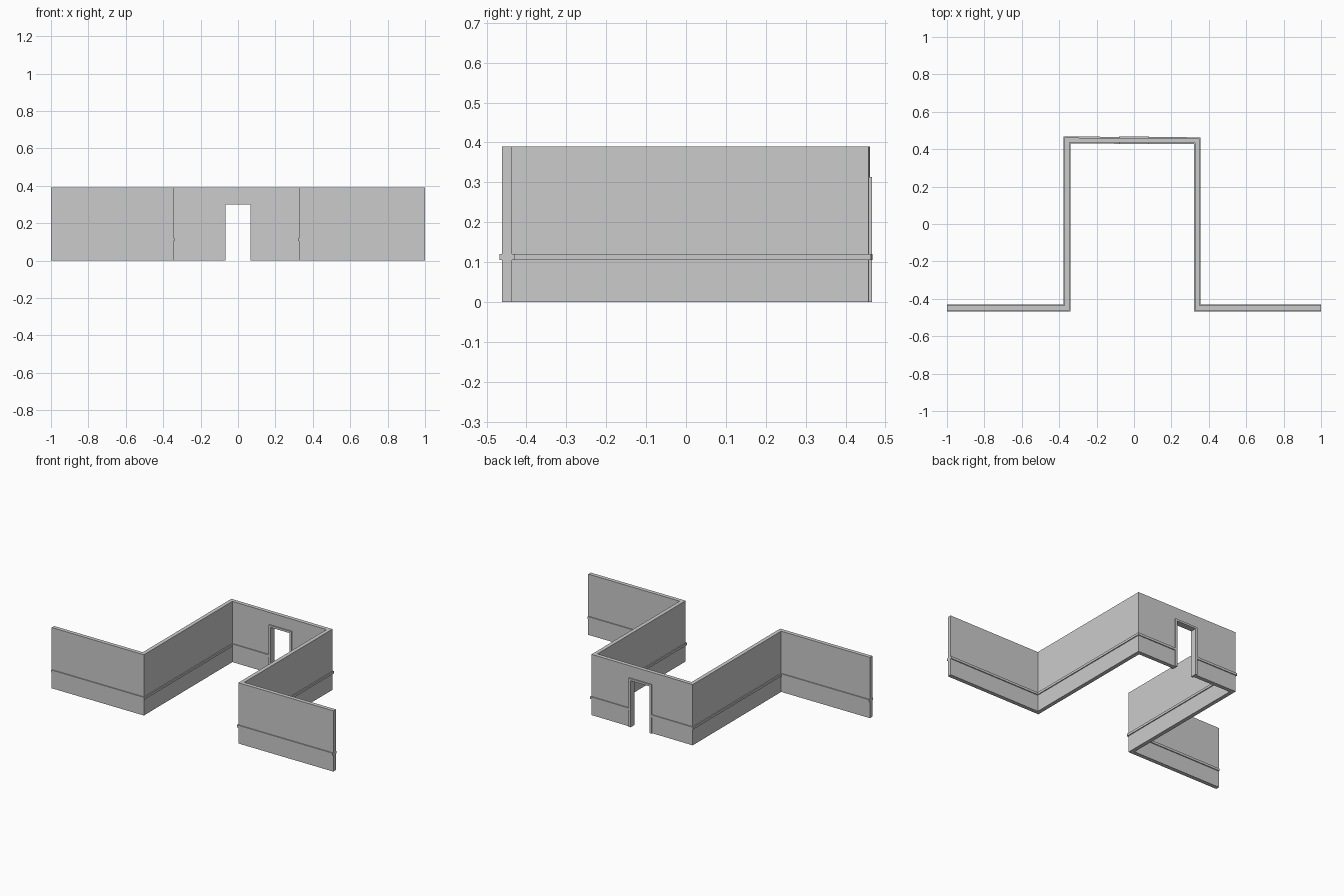
import bpy
from mathutils import Vector

if "Cube" in bpy.data.objects:
    bpy.data.objects.remove(bpy.data.objects["Cube"])

# Centre line of the wall: wing, side, back, side, wing
PATH = [(-1, -0.449), (-0.358, -0.449), (-0.358, 0.449),
        (0.338, 0.445), (0.338, -0.449), (1, -0.449)]


def mesh_object(name, verts, faces):
    me = bpy.data.meshes.new(name)
    me.from_pydata(verts, [], faces)
    ob = bpy.data.objects.new(name, me)
    bpy.context.collection.objects.link(ob)
    return ob


def offset_path(path, d):
    """Offset an open polyline sideways with mitred corners."""
    pts = [Vector(p) for p in path]
    dirs = [(b - a).normalized() for a, b in zip(pts, pts[1:])]
    out = []
    for i, p in enumerate(pts):
        a, b = dirs[max(i - 1, 0)], dirs[min(i, len(dirs) - 1)]
        na, nb = Vector((-a.y, a.x)), Vector((-b.y, b.x))
        m = (na + nb).normalized()
        out.append(p + m * (d / m.dot(na)))
    return out


def strip(name, path, half, lo, hi, place):
    """Solid band following a path; place() maps (u, v, w) to xyz."""
    left, right = offset_path(path, half), offset_path(path, -half)
    verts, faces = [], []
    for l, r in zip(left, right):
        verts += [place(*l, lo), place(*r, lo), place(*r, hi), place(*l, hi)]
    for i in range(len(path) - 1):
        a, b = 4 * i, 4 * i + 4
        for k in range(4):
            n = (k + 1) % 4
            faces.append((a + k, b + k, b + n, a + n))
    e = len(verts) - 4
    faces += [(0, 1, 2, 3), (e + 3, e + 2, e + 1, e)]
    ob = mesh_object(name, verts, faces)
    # Consistent outward normals
    import bmesh
    bm = bmesh.new()
    bm.from_mesh(ob.data)
    bmesh.ops.recalc_face_normals(bm, faces=bm.faces)
    bm.to_mesh(ob.data)
    bm.free()
    return ob


flat = lambda u, v, w: (u, v, w)
upright = lambda u, v, w: (u, w, v)

# Wall and the dado rail that wraps both of its faces
wall = strip("wall", PATH, 0.0125, 0.0, 0.39, flat)
rail = strip("dado_rail", PATH, 0.0185, 0.105, 0.12, flat)

# Door frame around the opening
strip("door_frame", [(-0.0745, 0), (-0.0745, 0.3065), (0.0745, 0.3065), (0.0745, 0)],
      0.0065, 0.427, 0.467, upright)

# Doorway cutter
cutter = strip("doorway_cutter", [(0, -0.1), (0, 0.306)], 0.074, 0.35, 0.55, upright)
for ob in (wall, rail):
    mod = ob.modifiers.new("doorway", 'BOOLEAN')
    mod.operation = 'DIFFERENCE'
    mod.solver = 'EXACT'
    mod.object = cutter
cutter.hide_render = True
cutter.display_type = 'WIRE'
